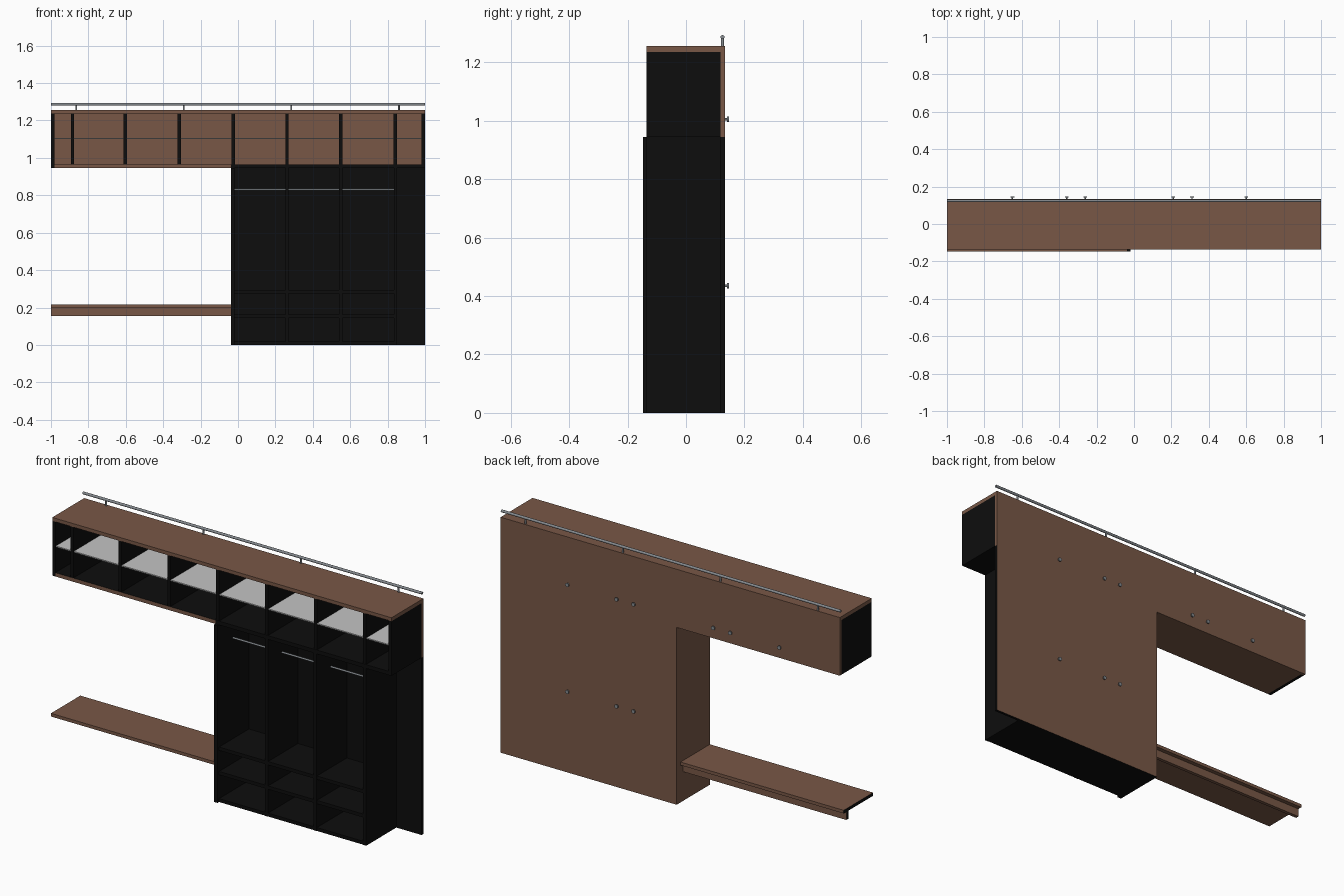
import bpy, bmesh, math
from mathutils import Matrix

if "Cube" in bpy.data.objects:
    bpy.data.objects.remove(bpy.data.objects["Cube"])


def material(name, r, g, b):
    m = bpy.data.materials.new(name)
    m.diffuse_color = (r, g, b, 1)
    m.use_nodes = True
    m.node_tree.nodes["Principled BSDF"].inputs["Base Color"].default_value = m.diffuse_color
    return m


BLACK = material("black_board", 0.004, 0.004, 0.004)
BROWN = material("brown_wood", 0.19, 0.097, 0.062)
STEEL = material("grey_steel", 0.24, 0.26, 0.28)
GLASS = material("pale_shelf", 0.55, 0.55, 0.55)
AXES = {"-x": (0, -1), "+x": (0, 1), "-y": (1, -1), "+y": (1, 1), "-z": (2, -1), "+z": (2, 1)}


def finish(name, bm, mats):
    me = bpy.data.meshes.new(name)
    bm.to_mesh(me)
    bm.free()
    for m in mats:
        me.materials.append(m)
    ob = bpy.data.objects.new(name, me)
    bpy.context.collection.objects.link(ob)
    return ob


def board(name, x, y, z, mat=BLACK, brown=""):
    """Box from (min, max) ranges; sides listed in 'brown' get the wood colour."""
    bm = bmesh.new()
    bmesh.ops.create_cube(bm, size=1)
    for v in bm.verts:
        for i, r in enumerate((x, y, z)):
            v.co[i] = r[0] if v.co[i] < 0 else r[1]
    bm.normal_update()
    for side in brown.split():
        axis, sign = AXES[side]
        for f in bm.faces:
            if f.normal[axis] * sign > 0.9:
                f.material_index = 1
    return finish(name, bm, [mat, BROWN])


def rod(name, centre, radius, length, axis, segs=16):
    bm = bmesh.new()
    bmesh.ops.create_cone(bm, cap_ends=True, segments=segs, radius1=radius, radius2=radius, depth=length)
    turn = {"x": Matrix.Rotation(math.pi / 2, 4, "Y"), "y": Matrix.Rotation(math.pi / 2, 4, "X"),
            "z": Matrix.Identity(4)}[axis]
    bmesh.ops.transform(bm, matrix=Matrix.Translation(centre) @ turn, verts=bm.verts)
    for f in bm.faces:
        f.smooth = len(f.verts) == 4
    for e in bm.edges:
        e.smooth = all(len(f.verts) == 4 for f in e.link_faces)
    return finish(name, bm, [STEEL])


FRONT, INNER, BACK = -0.136, 0.118, 0.133
T = 0.018

# Upper open box
board("upper_top", (-1, 1), (FRONT, BACK), (1.236, 1.255), brown="+z -y +y -x +x")
board("upper_back", (-1, 1), (INNER, BACK), (0.945, 1.236), BROWN)
board("upper_floor_left", (-1 + T, -0.038), (FRONT, INNER), (0.945, 0.965), brown="-y -z")
board("upper_floor_right", (-0.038, 1 - T), (FRONT, INNER), (0.945, 0.965))
for side, x in (("left", -1), ("right", 1 - T)):
    board("upper_end_" + side, (x, x + T), (FRONT, INNER), (0.945, 1.236))

# Dividers with pale shelves between them
centres = [-0.885, -0.603, -0.314, -0.026, 0.262, 0.55, 0.84]
for i, x in enumerate(centres):
    board(f"upper_divider_{i}", (x - T / 2, x + T / 2), (FRONT + 0.002, INNER), (0.965, 1.236))
edges = [-1 + T / 2] + centres + [1 - T / 2]
for i, (a, b) in enumerate(zip(edges, edges[1:])):
    board(f"upper_shelf_{i}", (a + T / 2, b - T / 2), (FRONT + 0.004, INNER), (1.1, 1.106), GLASS)

# Tall wardrobe: back, sides, dividers
board("wardrobe_back", (-0.038, 1), (INNER, BACK), (0, 0.945), brown="+y -x")
board("wardrobe_left_side", (-0.038, -0.018), (-0.147, INNER), (0, 0.945), brown="-x")
for i, x in enumerate((0.262, 0.55, 0.842)):
    board(f"wardrobe_upright_{i}", (x - T / 2, x + T / 2), (FRONT, INNER), (0, 0.945))

# Wardrobe shelves and hanging rods per bay
bays = [(-0.018, 0.253), (0.271, 0.541), (0.559, 0.833)]
for i, bay in enumerate(bays):
    for j, z in enumerate((0, 0.145, 0.275)):
        board(f"wardrobe_shelf_{i}_{j}", bay, (FRONT + 0.002, INNER), (z, z + T))
    rod(f"hanging_rod_{i}", (sum(bay) / 2, -0.015, 0.83), 0.005, bay[1] - bay[0], "x", 12)

# Bench seat with apron set back below it
board("bench_seat", (-1, -0.038), (-0.147, 0.1), (0.198, 0.215), brown="+z -z -y +y")
board("bench_apron", (-1, -0.038), (0.06, 0.078), (0.155, 0.198), brown="-z -y +y")

# Top rail on posts
rod("top_rail", (0, 0.125, 1.286), 0.007, 2, "x")
for i, x in enumerate((-0.865, -0.29, 0.285, 0.86)):
    rod(f"rail_post_{i}", (x, 0.125, 1.267), 0.005, 0.03, "z", 12)

# Wall fixings on the back
spots = [(x, 1.005) for x in (-0.65, -0.36, -0.26, 0.21, 0.31, 0.60)]
spots += [(x, 0.435) for x in (0.21, 0.31, 0.60)]
for i, (x, z) in enumerate(spots):
    rod(f"fixing_pin_{i}", (x, 0.137, z), 0.004, 0.01, "y", 10)
    rod(f"fixing_disc_{i}", (x, 0.1435, z), 0.01, 0.006, "y", 16)
